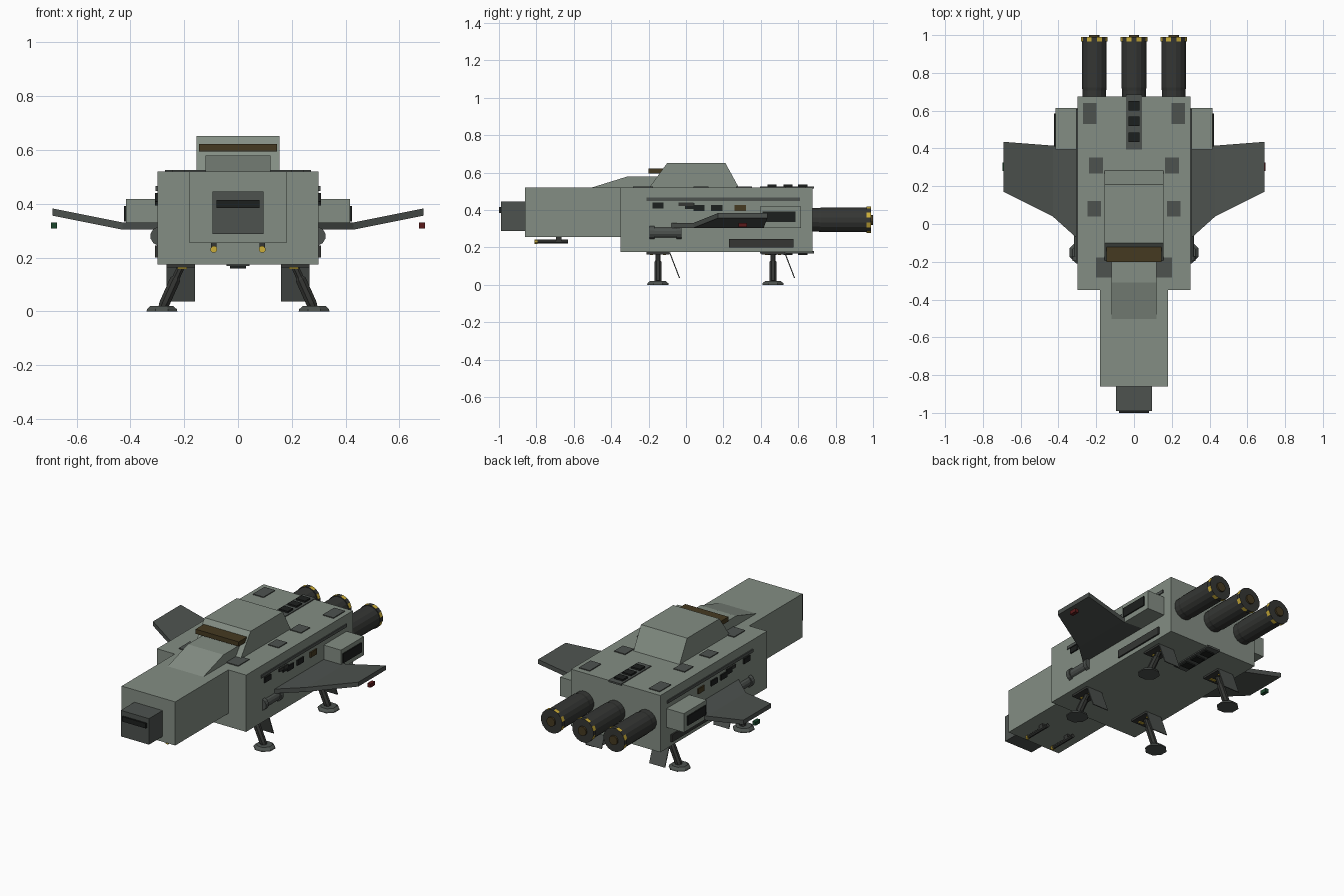
import bpy, bmesh, math
from mathutils import Vector

if "Cube" in bpy.data.objects:
    bpy.data.objects.remove(bpy.data.objects["Cube"])


def material(name, rgb):
    m = bpy.data.materials.new(name)
    m.diffuse_color = (*rgb, 1)
    m.use_nodes = True
    m.node_tree.nodes["Principled BSDF"].inputs["Base Color"].default_value = m.diffuse_color
    return m


HULL = material("hull_green_grey", (0.23, 0.27, 0.23))
DARK = material("dark_grey", (0.075, 0.085, 0.078))
METAL = material("gun_metal", (0.035, 0.037, 0.034))
BLACK = material("black", (0.012, 0.014, 0.013))
YELLOW = material("yellow", (0.6, 0.42, 0.04))
BROWN = material("amber_glass", (0.06, 0.042, 0.015))
RED = material("red_light", (0.1, 0.01, 0.01))
GREEN = material("green_light", (0.01, 0.06, 0.025))


def make(name, verts, faces, mat):
    me = bpy.data.meshes.new(name)
    me.from_pydata([tuple(v) for v in verts], [], faces)
    bm = bmesh.new()
    bm.from_mesh(me)
    bmesh.ops.recalc_face_normals(bm, faces=bm.faces)
    bm.to_mesh(me)
    bm.free()
    me.materials.append(mat)
    ob = bpy.data.objects.new(name, me)
    bpy.context.collection.objects.link(ob)
    return ob


def loft(name, rings, mat):
    """Skin a list of equal-length rings and cap both ends."""
    n = len(rings[0])
    faces = [(k * n + i, k * n + (i + 1) % n, (k + 1) * n + (i + 1) % n, (k + 1) * n + i)
             for k in range(len(rings) - 1) for i in range(n)]
    faces += [tuple(range(n)), tuple(range((len(rings) - 1) * n, len(rings) * n))]
    return make(name, [v for r in rings for v in r], faces, mat)


def box(name, x, y, z, mat):
    return loft(name, [[(x[0], y[0], h), (x[1], y[0], h), (x[1], y[1], h), (x[0], y[1], h)]
                       for h in z], mat)


def side_profile(name, yz, half, mat):
    return loft(name, [[(x, y, z) for y, z in yz] for x in (-half, half)], mat)


def turned(name, start, end, profile, mat, n=8):
    """Round part along an axis; profile = (fraction along axis, radius)."""
    a, b = Vector(start), Vector(end)
    q = (b - a).to_track_quat('Z', 'Y')
    rings = []
    for t, r in profile:
        rings.append([a.lerp(b, t) + q @ Vector((r * math.cos((i + .5) * math.tau / n),
                                                 r * math.sin((i + .5) * math.tau / n), 0))
                      for i in range(n)])
    return loft(name, rings, mat)


def sx(s, a, b):
    return tuple(sorted((s * a, s * b)))


# Hull, nose and cabin
box("main_hull", (-.30, .30), (-.35, .675), (.175, .52), HULL)
box("nose_section", (-.18, .18), (-.86, -.34), (.255, .52), HULL)
box("nose_tip", (-.095, .095), (-.99, -.85), (.287, .445), DARK)
box("nose_sensor_slit", (-.08, .08), (-1.0, -.98), (.385, .415), BLACK)
side_profile("cabin", [(-.20, .515), (-.10, .652), (.21, .652), (.285, .515)], .155, HULL)
side_profile("cabin_hood", [(-.51, .518), (-.31, .58), (-.13, .58), (-.13, .518)], .12, HULL)
box("cabin_window", (-.145, .145), (-.20, -.11), (.595, .623), BROWN)

# Rear engines with striped rims
for i, x in enumerate((-.21, 0, .21)):
    turned(f"engine_{i}", (x, .66, .347), (x, .975, .347),
           [(0, .064), (.15, .064), (.2, .067), (1, .067)], METAL, 16)
    rim = turned(f"engine_rim_{i}", (x, .965, .347), (x, .99, .347), [(0, .072), (1, .072)], METAL, 16)
    rim.data.materials.append(YELLOW)
    for k, p in enumerate(rim.data.polygons):
        if k < 16 and k % 2 == 0:
            p.material_index = 1
    turned(f"engine_nozzle_{i}", (x, .98, .347), (x, 1.0, .347), [(0, .028), (1, .028)], BROWN, 12)

# Dorsal and belly vents
for label, z0, z1, z2 in (("top", .515, .525, .535), ("belly", .18, .168, .16)):
    box(label + "_vent_plate", (-.043, .043), (.395, .685), sorted((z0, z1)), DARK)
    for k, y in enumerate((.46, .545, .625)):
        box(f"{label}_vent_slat_{k}", (-.03, .03), (y - .025, y + .025), sorted((z0, z2)), BLACK)

for s, tag in ((-1, "left"), (1, "right")):
    # Wing: flat root, then raised outer panel
    T = .027
    loft(tag + "_wing", [[(s * x, yf, z), (s * x, yb, z), (s * x, yb, z + T), (s * x, yf, z + T)]
                         for x, yf, yb, z in ((.28, -.095, .425, .304), (.43, .04, .415, .304),
                                              (.69, .17, .435, .356))], DARK)
    box(tag + "_wing_light", sx(s, .673, .695), (.28, .325), (.308, .33), RED if s > 0 else GREEN)

    # Intake pod
    box(tag + "_intake_pod", sx(s, .29, .416), (.395, .615), (.304, .418), HULL)
    box(tag + "_intake_opening", sx(s, .40, .423), (.41, .585), (.335, .392), BLACK)

    # Side rails and fittings
    box(tag + "_upper_rail", sx(s, .29, .306), (-.21, .61), (.448, .466), DARK)
    box(tag + "_lower_slab", sx(s, .29, .309), (.23, .575), (.20, .245), METAL)
    for k, (y, z, w, m) in enumerate(((-.15, .425, .03, BLACK), (0, .43, .04, METAL),
                                      (.02, .422, .025, BLACK), (.07, .41, .03, BLACK),
                                      (.165, .41, .03, BLACK), (.29, .41, .03, BROWN))):
        h = .009 if m is METAL else .016
        box(f"{tag}_side_fitting_{k}", sx(s, .29, .308), (y - w, y + w), (z - h, z + h), m)
    turned(tag + "_side_canister", (s * .29, -.195, .28), (s * .29, -.025, .28),
           [(0, .036), (.15, .036), (.15, .029), (.85, .029), (.85, .036), (1, .036)], DARK, 12)

    # Roof panels
    for k, (x, y, w, d) in enumerate(((.235, .585, .036, .055), (.20, .31, .037, .042),
                                      (.21, .08, .035, .041), (.16, -.23, .04, .053))):
        box(f"{tag}_roof_panel_{k}", sx(s, x - w, x + w), (y - d, y + d), (.515, .525), DARK)

    # Chin guns
    turned(tag + "_gun", (s * .09, -.80, .231), (s * .09, -.63, .231), [(0, .011), (1, .011)], METAL)
    turned(tag + "_gun_muzzle", (s * .09, -.81, .231), (s * .09, -.795, .231),
           [(0, .013), (1, .013)], YELLOW)
    box(tag + "_gun_mount", sx(s, .08, .10), (-.695, -.665), (.235, .26), METAL)

    # Landing gear
    for y, end in ((-.15, "front"), (.465, "rear")):
        n = f"{tag}_{end}_leg"
        box(n + "_hatch", sx(s, .16, .265), (y - .062, y + .062), (.163, .18), METAL)
        top, foot = Vector((s * .208, y, .175)), Vector((s * .28, y, .015))
        turned(n + "_strut", top, foot, [(0, .015), (.3, .015), (.35, .021), (.9, .021), (1, .018)], METAL)
        turned(n + "_foot", (s * .283, y, 0), (s * .283, y, .02), [(0, .062), (.4, .06), (1, .046)], DARK)
        for dy in (-.035, .035):
            box(f"{n}_hinge_{dy > 0}", sx(s, .19, .225), (y + dy - .008, y + dy + .008), (.158, .17), YELLOW)
        # Tilted hatch door behind the leg
        loft(n + "_door", [[(s * x, y + .06, .172), (s * x, y + .066, .172),
                            (s * x, y + .118, .037), (s * x, y + .112, .037)]
                           for x in (.16, .265)], DARK)
